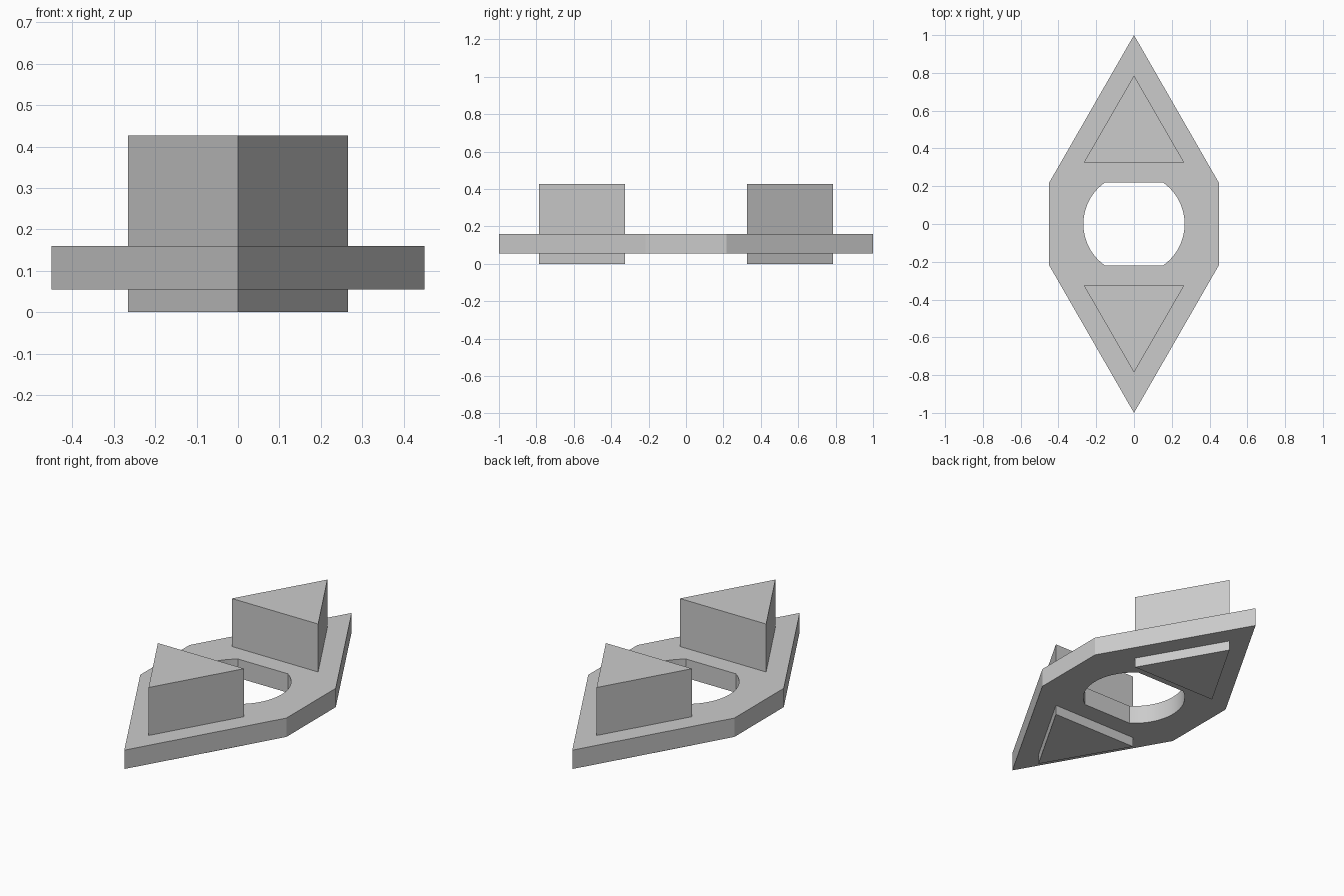
import bpy
import bmesh
from math import asin, cos, pi, sin

cube = bpy.data.objects.get("Cube")
if cube:
    bpy.data.objects.remove(cube, do_unlink=True)

grey = bpy.data.materials.new("light_grey")
grey.use_nodes = True
colour = (0.6, 0.6, 0.6, 1)
grey.diffuse_color = colour
grey.node_tree.nodes["Principled BSDF"].inputs["Base Color"].default_value = colour


def extrude_outline(name, loops, bottom, top):
    """Fill closed outlines (later ones are holes) and extrude them upward."""
    bm = bmesh.new()
    edges = []
    for loop in loops:
        verts = [bm.verts.new((x, y, bottom)) for x, y in loop]
        edges += [bm.edges.new((v, verts[i - 1])) for i, v in enumerate(verts)]
    bmesh.ops.triangle_fill(bm, edges=edges, use_beauty=True)
    ext = bmesh.ops.extrude_face_region(bm, geom=bm.faces[:], use_keep_orig=True)
    moved = [g for g in ext["geom"] if isinstance(g, bmesh.types.BMVert)]
    bmesh.ops.translate(bm, verts=moved, vec=(0, 0, top - bottom))
    bmesh.ops.recalc_face_normals(bm, faces=bm.faces[:])
    mesh = bpy.data.meshes.new(name)
    bm.to_mesh(mesh)
    bm.free()
    mesh.materials.append(grey)
    obj = bpy.data.objects.new(name, mesh)
    bpy.context.collection.objects.link(obj)
    return obj


# Diamond plate with clipped side corners
half_width, shoulder = 0.45, 0.217
outer = [(0, -1), (half_width, -shoulder), (half_width, shoulder),
         (0, 1), (-half_width, shoulder), (-half_width, -shoulder)]

# Round hole with flat front and back
radius, flat, steps = 0.268, 0.22, 24
limit = asin(flat / radius)
angles = [-limit + 2 * limit * i / steps for i in range(steps + 1)]
hole = [(radius * cos(a + turn), radius * sin(a + turn))
        for turn in (0, pi) for a in angles]

plate = extrude_outline("base_plate", [outer, hole], 0.055, 0.16)

# Triangular blocks passing through the plate, pointing outward
for name, side in (("front_block", -1), ("back_block", 1)):
    triangle = [(-0.266, side * 0.325), (0.266, side * 0.325), (0, side * 0.786)]
    extrude_outline(name, [triangle], 0, 0.427)

# Smooth only the curved hole wall
bpy.ops.object.select_all(action='DESELECT')
plate.select_set(True)
bpy.context.view_layer.objects.active = plate
bpy.ops.object.shade_smooth_by_angle(angle=pi / 9)
